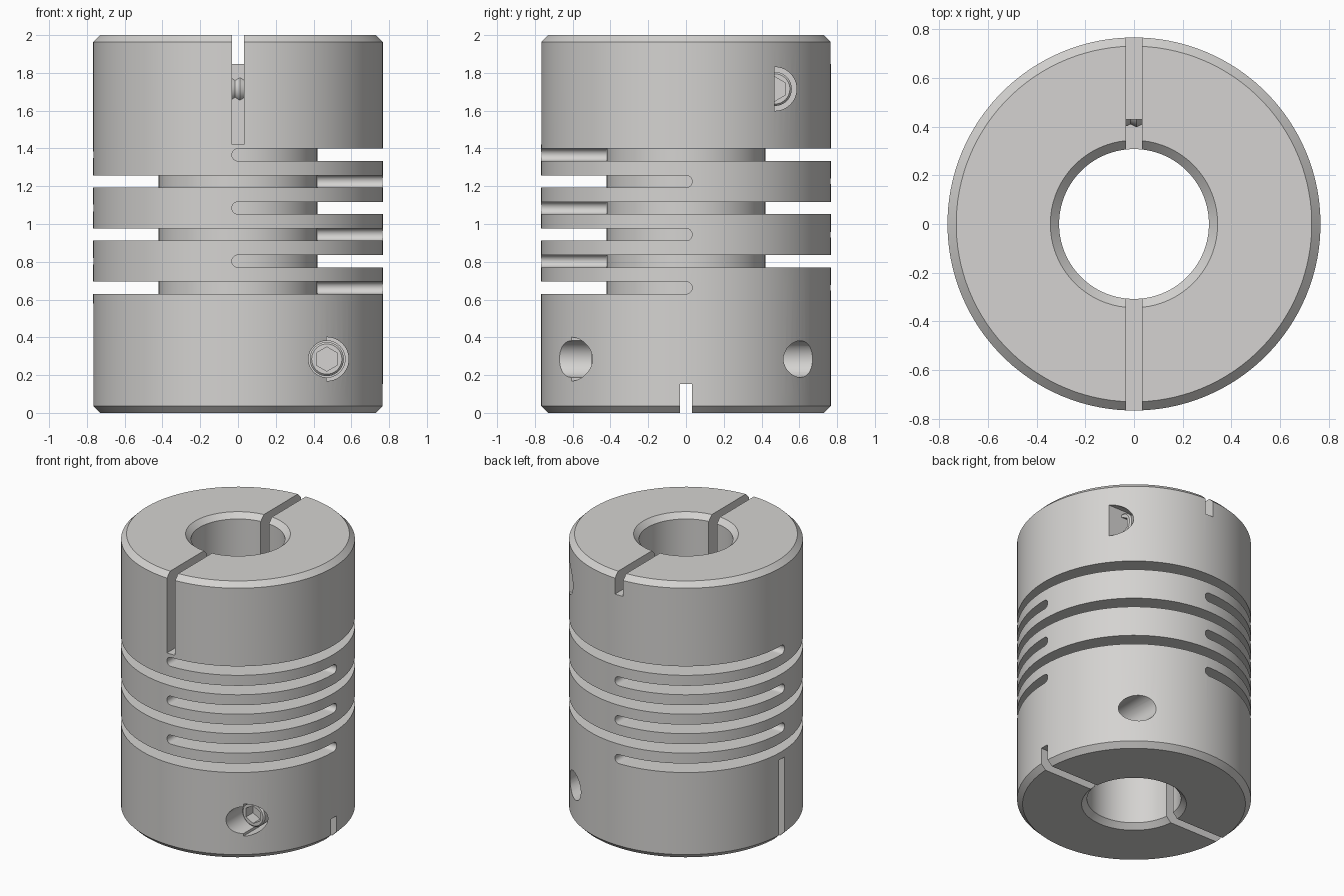
import bpy, bmesh
from math import pi, radians, sin, cos
from mathutils import Matrix, Vector

if "Cube" in bpy.data.objects:
    bpy.data.objects.remove(bpy.data.objects["Cube"])

# Material
metal = bpy.data.materials.new("brushed_grey_metal")
metal.use_nodes = True
GREY = (0.66, 0.65, 0.635, 1)
metal.diffuse_color = GREY
metal.node_tree.nodes["Principled BSDF"].inputs["Base Color"].default_value = GREY

R, BORE, CORE, CHAMFER = 0.767, 0.308, 0.42, 0.036
GAP = 0.065            # width of every slot
AXIS, HEIGHT = 0.47, 0.715   # clamp screw offset, and its height from the middle
h = GAP / 2


def finish(name, bm, matrix=Matrix()):
    bmesh.ops.transform(bm, matrix=matrix, verts=bm.verts)
    bmesh.ops.recalc_face_normals(bm, faces=bm.faces)
    mesh = bpy.data.meshes.new(name)
    bm.to_mesh(mesh)
    bm.free()
    mesh.materials.append(metal)
    ob = bpy.data.objects.new(name, mesh)
    bpy.context.collection.objects.link(ob)
    return ob


def lathe(name, points, closed=True, start=0, steps=120, matrix=Matrix()):
    """Spin an (r, z) profile around z."""
    bm = bmesh.new()
    vs = [bm.verts.new((r, 0, z)) for r, z in points]
    pairs = list(zip(vs, vs[1:])) + ([(vs[-1], vs[0])] if closed else [])
    es = [bm.edges.new(p) for p in pairs]
    bmesh.ops.rotate(bm, verts=vs, matrix=Matrix.Rotation(start, 3, 'Z'))
    bmesh.ops.spin(bm, geom=vs + es, axis=(0, 0, 1), angle=2 * pi, steps=steps)
    bmesh.ops.remove_doubles(bm, verts=bm.verts, dist=1e-5)
    return finish(name, bm, matrix)


def ring_slot(bm, start, z, steps=90, n=8):
    """Add a three-quarter ring with rounded ends to bm."""
    sweep = 1.5 * pi
    arc = [pi / 2 * k / n for k in range(n)]
    stations = [(start, -h * cos(p), h * sin(p)) for p in arc]
    stations += [(start + sweep * k / steps, 0, h) for k in range(steps + 1)]
    stations += [(start + sweep, h * cos(p), h * sin(p)) for p in reversed(arc)]
    loops = []
    for a, off, half in stations:
        out, side = Vector((cos(a), sin(a), 0)), Vector((-sin(a), cos(a), 0))
        loops.append([bm.verts.new(out * r + side * off + Vector((0, 0, z + s * half)))
                      for r, s in ((CORE, -1), (0.9, -1), (0.9, 1), (CORE, 1))])
    for a, b in zip(loops, loops[1:]):
        for i in range(4):
            j = (i + 1) % 4
            bm.faces.new((a[i], a[j], b[j], b[i]))


def box(name, low, high, matrix=Matrix()):
    bm = bmesh.new()
    bmesh.ops.create_cube(bm, size=1)
    low, high = Vector(low), Vector(high)
    m = Matrix.Translation((low + high) / 2) @ Matrix.Diagonal((*(high - low), 1))
    return finish(name, bm, matrix @ m)


def rod(name, radius, x0, x1, matrix):
    """Cylinder along x, on the clamp screw's axis."""
    bm = bmesh.new()
    bmesh.ops.create_cone(bm, cap_ends=True, segments=40, radius1=radius,
                          radius2=radius, depth=x1 - x0)
    m = Matrix.Translation(((x0 + x1) / 2, AXIS, HEIGHT)) @ Matrix.Rotation(pi / 2, 4, 'Y')
    return finish(name, bm, matrix @ m)


def cut(ob, cutter, operation='DIFFERENCE'):
    mod = ob.modifiers.new("cut", 'BOOLEAN')
    mod.operation, mod.solver, mod.object = operation, 'EXACT', cutter
    bpy.context.view_layer.objects.active = ob
    bpy.ops.object.modifier_apply(modifier=mod.name)
    bpy.data.objects.remove(cutter)


def smooth(ob):
    bpy.ops.object.select_all(action='DESELECT')
    ob.select_set(True)
    bpy.context.view_layer.objects.active = ob
    bpy.ops.object.shade_smooth_by_angle(angle=radians(28))


# Chamfered tube
c = CHAMFER
body = lathe("coupling_body", [
    (BORE, c), (BORE + c, 0), (R - c, 0), (R, c),
    (R, 2 - c), (R - c, 2), (BORE + c, 2), (BORE, 2 - c)], start=radians(1.3))

# Flexure slots, alternating in direction
rings = bmesh.new()
for i in range(6):
    ring_slot(rings, -pi / 2 if i % 2 == 0 else pi / 2, 1.366 - i * 0.1407)
bmesh.ops.remove_doubles(rings, verts=rings.verts, dist=1e-5)
cut(body, finish("ring_cutter", rings))

# Clamp ends: the lower one is the upper one flipped and turned a quarter
for name, flip, turn in (("upper", 1, 0), ("lower", -1, -pi / 2)):
    m = (Matrix.Translation((0, 0, 1)) @ Matrix.Rotation(turn, 4, 'Z')
         @ Matrix.Diagonal((1, 1, flip, 1)))
    # Long clamp slot and shallow slot opposite
    cut(body, box("slot_cutter", (-h, -1, 0.422), (h, 0.43, 1.1), m))
    cut(body, box("notch_cutter", (-h, 0.3, 0.848), (h, 1, 1.1), m))
    # Half-round head pocket
    pocket = rod("pocket_cutter", 0.116, 0.28, 0.9, m)
    cut(pocket, box("half", (0, AXIS - 0.001, 0), (1, 1, 1), m), 'INTERSECT')
    cut(body, pocket)
    # Through hole, open at both sides of the lower end
    if name == "lower":
        for x0, x1 in ((0.27, 0.91), (-0.9, -0.33)):
            cut(body, rod("hole_cutter", 0.097, x0, x1, m))

    # Socket screw with ridged shank, head facing +x before turning
    r = 0.072
    profile = [(0, 0), (0.08, 0), (0.09, -0.01), (0.09, -0.22), (r, -0.22)]
    for k in range(12):
        zk = -0.24 - 0.05 * k
        profile += [(r, zk), (r - 0.012, zk - 0.025)]
    profile += [(0, -0.85)]
    seat = m @ Matrix.Translation((0.5, AXIS, HEIGHT)) @ Matrix.Rotation(pi / 2, 4, 'Y')
    screw = lathe(name + "_clamp_screw", profile, closed=False, steps=40, matrix=seat)
    bm = bmesh.new()
    bmesh.ops.create_cone(bm, cap_ends=True, segments=6, radius1=0.064,
                          radius2=0.064, depth=0.16)
    cut(screw, finish("hex_cutter", bm, seat @ Matrix.Rotation(pi / 2, 4, 'Z')))
    smooth(screw)

smooth(body)
